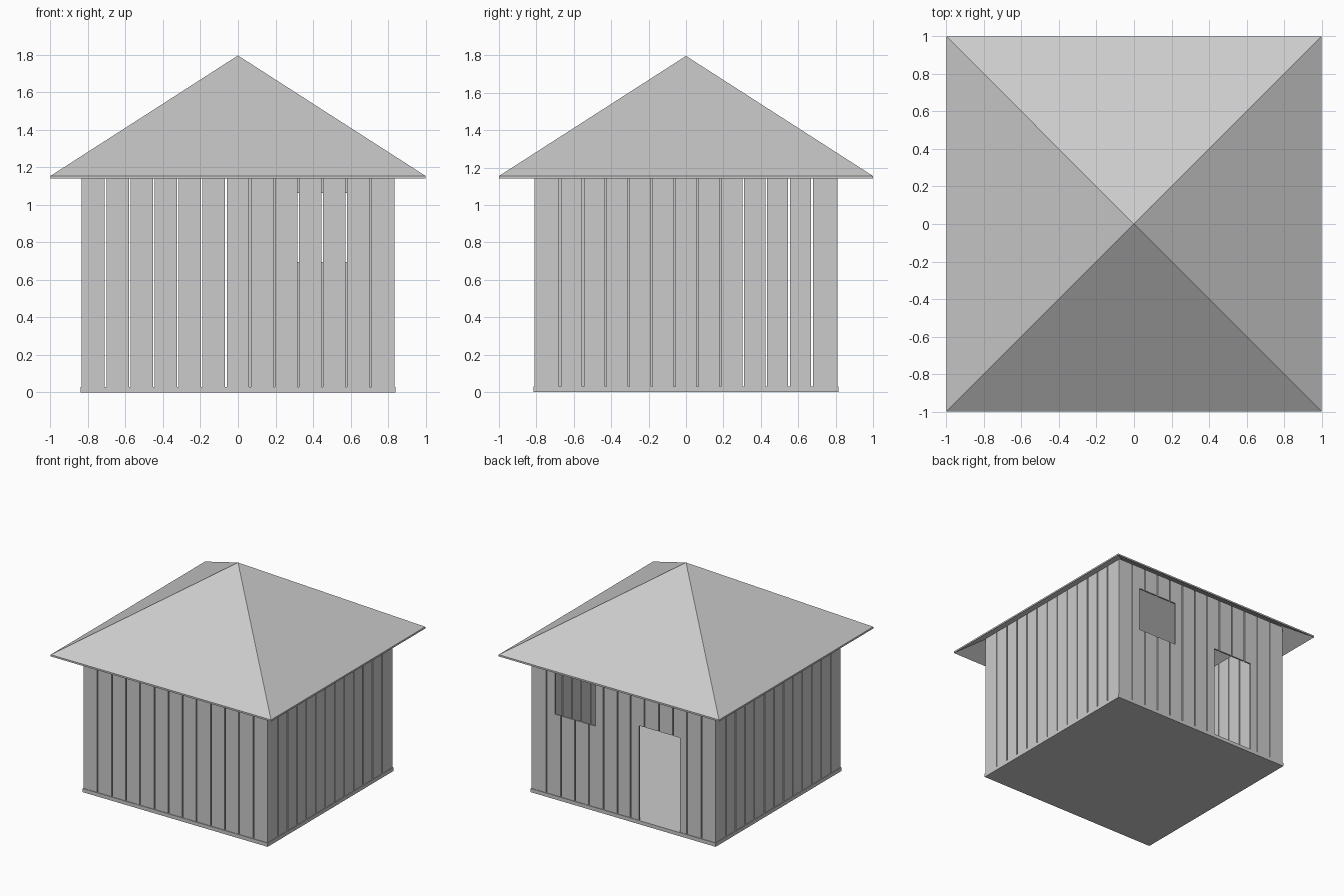
import bpy, bmesh
from math import radians
from mathutils import Matrix

if "Cube" in bpy.data.objects:
    bpy.data.objects.remove(bpy.data.objects["Cube"])

HX, HY = 0.835, 0.81        # wall outer half sizes
FLOOR, WALL_TOP = 0.03, 1.255
T, GAP, COUNT = 0.014, 0.009, 13


def add_box(bm, lo, hi):
    size = [b - a for a, b in zip(lo, hi)]
    mid = [(a + b) / 2 for a, b in zip(lo, hi)]
    bmesh.ops.create_cube(bm, size=1, matrix=Matrix.Translation(mid) @ Matrix.Diagonal((*size, 1)))


def finish(bm, name):
    bmesh.ops.recalc_face_normals(bm, faces=bm.faces)
    me = bpy.data.meshes.new(name)
    bm.to_mesh(me)
    bm.free()
    ob = bpy.data.objects.new(name, me)
    bpy.context.collection.objects.link(ob)
    return ob


def box(name, lo, hi):
    bm = bmesh.new()
    add_box(bm, lo, hi)
    return finish(bm, name)


def plank_wall(name, half, dist, angle, shifted=()):
    """Row of upright planks facing -y at the given distance, turned about z."""
    bm = bmesh.new()
    pitch = 2 * half / COUNT
    seams = [-half + i * pitch for i in range(COUNT + 1)]
    for i in shifted:
        seams[i] += 0.009
    for i in range(COUNT):
        a = seams[i] + (GAP / 2 if i else 0)
        b = seams[i + 1] - (GAP / 2 if i < COUNT - 1 else 0)
        add_box(bm, (a, -dist, FLOOR), (b, -dist + T, WALL_TOP))
    bm.transform(Matrix.Rotation(radians(angle), 4, 'Z'))
    return finish(bm, name)


# floor slab
box("floor_slab", (-0.84, -0.815, 0), (0.84, 0.815, FLOOR))

# plank walls, side walls fit between front and back
plank_wall("front_wall", HX, HY, 0)
back = plank_wall("back_wall", HX, HY, 180, shifted=range(1, 7))
plank_wall("right_wall", HY - T, HX, 90)
plank_wall("left_wall", HY - T, HX, -90, shifted=(1, 2, 3, 5, 6, 7, 8, 9, 10, 11, 12)[3:])

# door and window openings in the back wall
for name, x0, x1, z0, z1 in (("door_cutter", -0.512, -0.141, -0.1, 0.805),
                             ("window_cutter", 0.255, 0.624, 0.695, 1.065)):
    cutter = box(name, (x0, HY - 0.1, z0), (x1, HY + 0.1, z1))
    mod = back.modifiers.new(name, 'BOOLEAN')
    mod.operation, mod.solver, mod.object = 'DIFFERENCE', 'EXACT', cutter
    bpy.context.view_layer.objects.active = back
    bpy.ops.object.modifier_apply(modifier=mod.name)
    bpy.data.objects.remove(cutter)

# hollow pyramid roof with a thin rim
bm = bmesh.new()
corners = ((-1, -1), (1, -1), (1, 1), (-1, 1))
rings, tips = [], []
for drop in (0, 0.014):
    rings.append([bm.verts.new((x, y, 1.155 - drop)) for x, y in corners])
    tips.append(bm.verts.new((0, 0, 1.797 - drop)))
for i in range(4):
    j = (i + 1) % 4
    for ring, tip in zip(rings, tips):
        bm.faces.new((ring[i], ring[j], tip))
    bm.faces.new((rings[0][i], rings[0][j], rings[1][j], rings[1][i]))
finish(bm, "roof")
